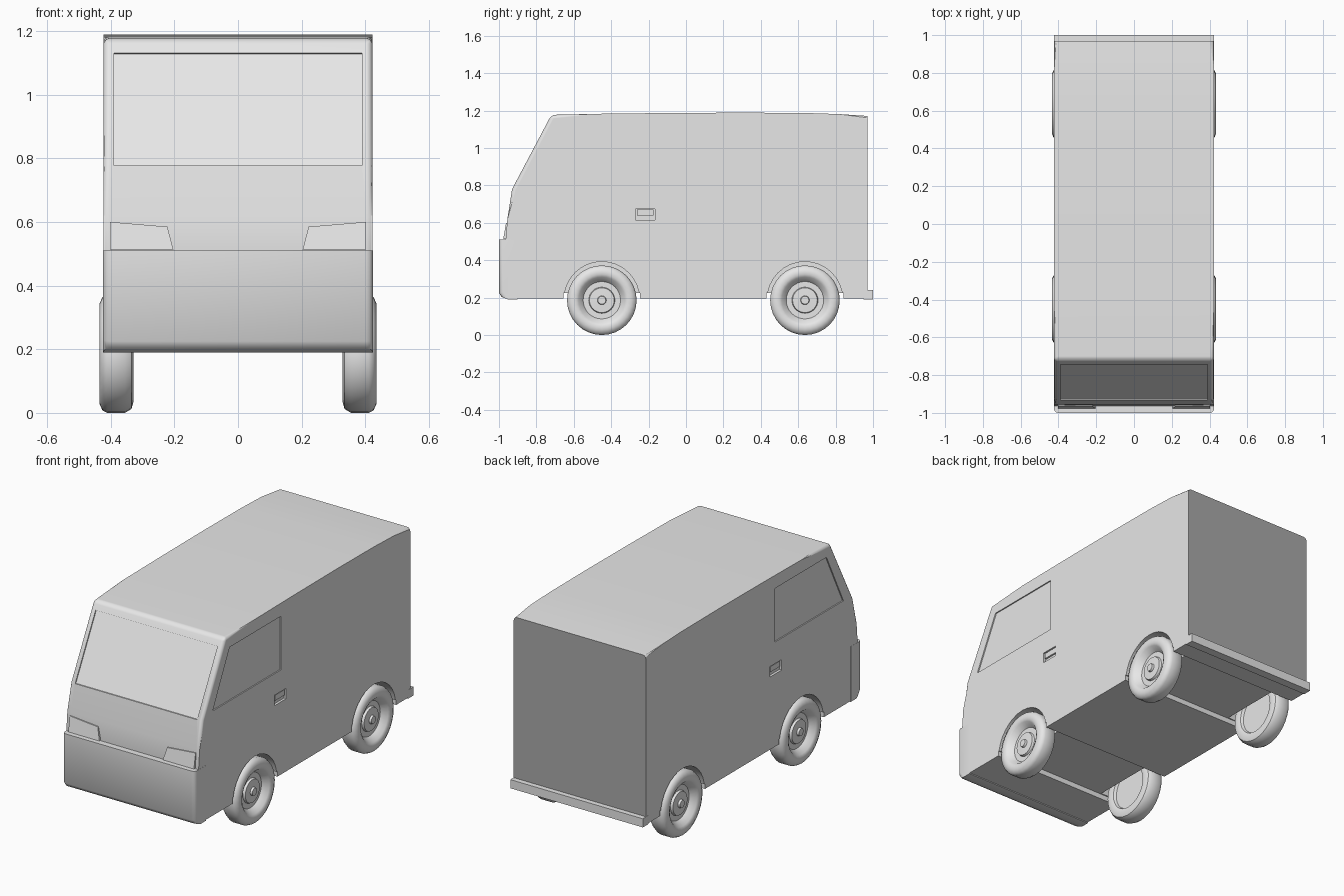
import bpy, bmesh
from math import cos, sin, pi, radians

if "Cube" in bpy.data.objects:
    bpy.data.objects.remove(bpy.data.objects["Cube"])


def material(name, value):
    mat = bpy.data.materials.new(name)
    mat.use_nodes = True
    colour = (value, value, value, 1)
    mat.diffuse_color = colour
    mat.node_tree.nodes["Principled BSDF"].inputs["Base Color"].default_value = colour
    return mat


LIGHT = material("light_grey", 0.8)
DARK = material("mid_grey", 0.4)

W = 0.423                     # half width of the body
WHEEL_Y = (-0.45, 0.636)
WHEEL_R = 0.186


def finish(name, bm):
    bmesh.ops.recalc_face_normals(bm, faces=bm.faces)
    mesh = bpy.data.meshes.new(name)
    bm.to_mesh(mesh)
    bm.free()
    mesh.materials.append(LIGHT)
    obj = bpy.data.objects.new(name, mesh)
    bpy.context.collection.objects.link(obj)
    return obj


def loft(ring_a, ring_b):
    """Closed solid between two matching rings."""
    bm = bmesh.new()
    a = [bm.verts.new(p) for p in ring_a]
    b = [bm.verts.new(p) for p in ring_b]
    bm.faces.new(a)
    bm.faces.new(b)
    for i in range(len(a)):
        j = (i + 1) % len(a)
        bm.faces.new((a[i], a[j], b[j], b[i]))
    return bm


def prism(profile, x0, x1):
    """Side profile of (y, z) points swept across x."""
    return loft([(x0, y, z) for y, z in profile], [(x1, y, z) for y, z in profile])


def rect(y0, y1, z0, z1):
    return [(y0, z0), (y0, z1), (y1, z1), (y1, z0)]


def activate(obj):
    bpy.ops.object.select_all(action='DESELECT')
    obj.select_set(True)
    bpy.context.view_layer.objects.active = obj


def smooth(obj, angle):
    activate(obj)
    bpy.ops.object.shade_smooth_by_angle(angle=radians(angle))


def cut(obj, bm):
    cutter = finish("cutter", bm)
    cutter.hide_render = True
    mod = obj.modifiers.new("cut", 'BOOLEAN')
    mod.operation, mod.solver, mod.object = 'DIFFERENCE', 'EXACT', cutter
    activate(obj)
    bpy.ops.object.modifier_apply(modifier=mod.name)
    bpy.data.objects.remove(cutter)


# Body shell with rounded front corners and roof edges
profile = [(-0.94, 0.195), (-0.965, 0.5), (-0.955, 0.62), (-0.93, 0.78), (-0.72, 1.177),
           (-0.45, 1.183), (-0.1, 1.187), (0.3, 1.189), (0.64, 1.187),
           (0.82, 1.181), (0.97, 1.171), (0.97, 0.195)]
bm = prism(profile, -W, W)


def rounded(edge):
    a, b = (v.co for v in edge.verts)
    if abs(a.x - b.x) > 0.1:
        return a.z > 1.1 and a.y < -0.7
    return min(a.z, b.z) > 1.1 or max(a.y, b.y) < -0.7


bmesh.ops.bevel(bm, geom=[e for e in bm.edges if rounded(e)], offset=0.02,
                offset_type='OFFSET', segments=3, profile=0.5, affect='EDGES')
body = finish("van_body", bm)

# Raised floor over each axle, and a round well in each side
for wy in WHEEL_Y:
    cut(body, prism(rect(wy - 0.205, wy + 0.205, 0.1, 0.225), -0.6, 0.6))
    circle = [(wy + 0.202 * cos(2 * pi * i / 32), 0.19 + 0.202 * sin(2 * pi * i / 32))
              for i in range(32)]
    for s in (-1, 1):
        cut(body, prism(circle, s * 0.31, s * 0.6))

# Recessed windscreen, side windows and handle pockets
cut(body, prism([(-0.924, 0.777), (-0.738, 1.128), (-0.8, 1.16), (-1.0, 0.777)], -0.39, 0.39))
side_window = [(-0.835, 0.8), (-0.68, 1.11), (-0.21, 1.11), (-0.21, 0.8)]
for s in (-1, 1):
    cut(body, prism(side_window, s * (W - 0.007), s * 0.5))
    cut(body, prism(rect(-0.27, -0.165, 0.615, 0.675), s * (W - 0.014), s * 0.5))
smooth(body, 30)
body.modifiers.new("even_shading", 'WEIGHTED_NORMAL').keep_sharp = True

# Darker flat rear panel
body.data.materials.append(DARK)
rear_slot = len(body.data.materials) - 1
for face in body.data.polygons:
    if face.normal.y > 0.9 and face.center.y > 0.96:
        face.material_index = rear_slot

# Front bumper with rounded upright corners
bm = prism([(-1.0, 0.51), (-1.0, 0.225), (-0.985, 0.203), (-0.95, 0.19),
            (-0.9, 0.19), (-0.9, 0.51)], -W - 0.001, W + 0.001)
corners = [e for e in bm.edges
           if abs(e.verts[0].co.x - e.verts[1].co.x) < 0.1
           and all(v.co.y < -0.97 for v in e.verts)]
bmesh.ops.bevel(bm, geom=corners, offset=0.022, segments=3, profile=0.5, affect='EDGES')
smooth(finish("front_bumper", bm), 50)

# Rear bumper
finish("rear_bumper", prism(rect(0.95, 1.0, 0.19, 0.24), -W - 0.001, W + 0.001))

# Headlights and door handles
light = [(0.203, 0.513), (0.222, 0.585), (0.402, 0.6), (0.402, 0.513)]
for s, side in ((1, "left"), (-1, "right")):
    front = [(s * x, -0.977 + (z - 0.513) * 0.17, z) for x, z in light]
    back = [(s * x, -0.93, z) for x, z in light]
    finish("headlight_" + side, loft(front, back))
    finish("door_handle_" + side,
           prism(rect(-0.262, -0.173, 0.638, 0.67), s * (W - 0.02), s * (W - 0.004)))

# Wheels: (x, radius) section turned around the axle
section = [(0.35, 0), (0.35, 0.118), (0.335, 0.125), (0.328, 0.15), (0.335, 0.174),
           (0.355, WHEEL_R), (0.41, WHEEL_R), (0.426, 0.178), (0.435, 0.158),
           (0.435, 0.138), (0.428, 0.124), (0.395, 0.1), (0.395, 0.07),
           (0.408, 0.066), (0.41, 0.024), (0.422, 0.021), (0.422, 0)]


def wheel(name, side, wy):
    n = 32
    bm = bmesh.new()
    rings = []
    for x, r in section:
        count = n if r else 1
        rings.append([bm.verts.new((side * x, wy + r * cos(2 * pi * i / n),
                                    WHEEL_R + r * sin(2 * pi * i / n)))
                      for i in range(count)])
    for a, b in zip(rings, rings[1:]):
        for i in range(n):
            j = (i + 1) % n
            quad = [a[i % len(a)], a[j % len(a)], b[j % len(b)], b[i % len(b)]]
            bm.faces.new(list(dict.fromkeys(quad)))
    smooth(finish(name, bm), 40)


for wy, end in zip(WHEEL_Y, ("front", "rear")):
    for s, side in ((1, "left"), (-1, "right")):
        wheel(f"wheel_{end}_{side}", s, wy)
